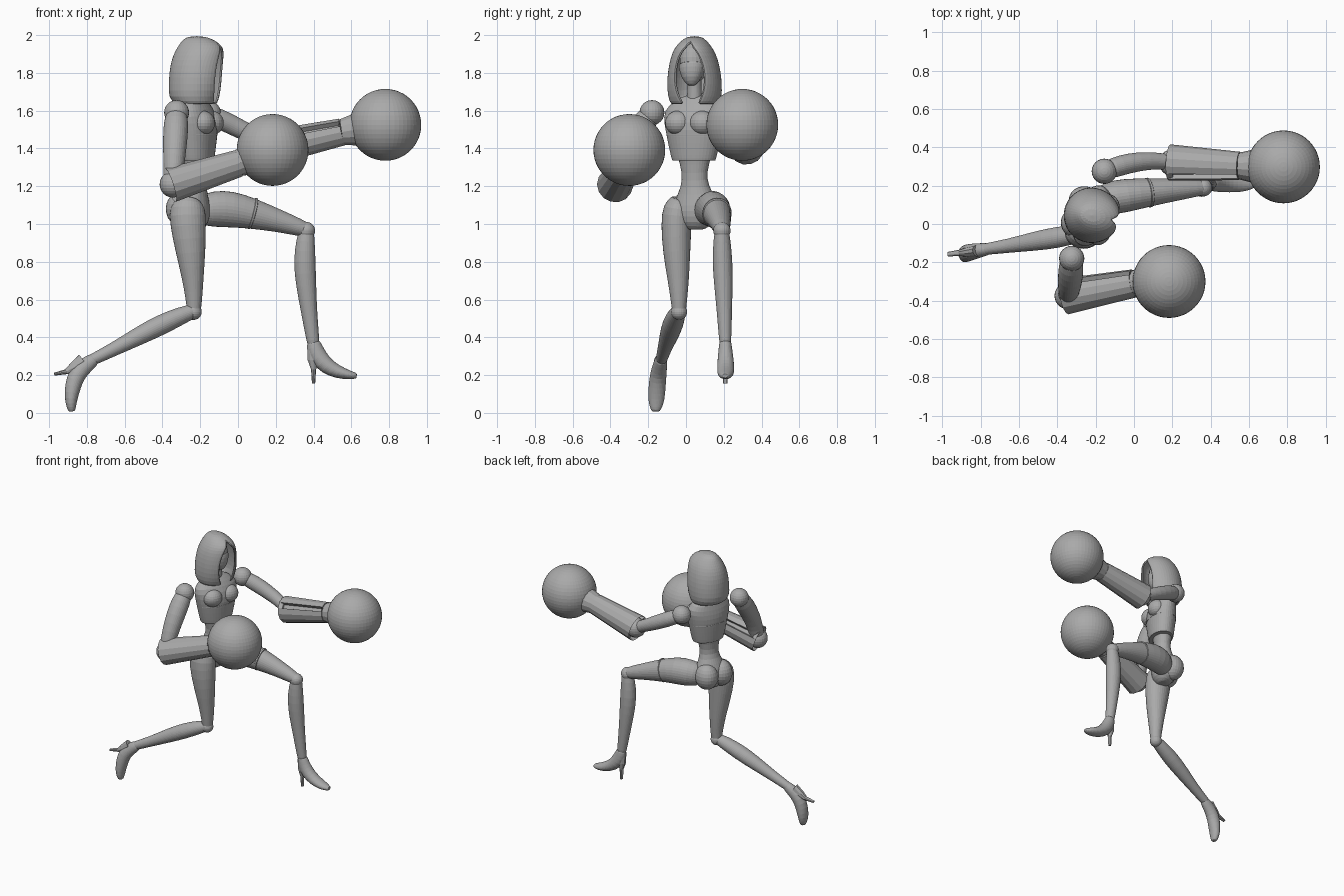
import bpy, bmesh, math
from mathutils import Vector, Matrix

if "Cube" in bpy.data.objects:
    bpy.data.objects.remove(bpy.data.objects["Cube"])

grey = bpy.data.materials.new("plain_grey")
grey.use_nodes = True
grey.diffuse_color = (0.4, 0.4, 0.4, 1)
grey.node_tree.nodes["Principled BSDF"].inputs["Base Color"].default_value = (0.4, 0.4, 0.4, 1)

Y = Vector((0, 1, 0))
YAW = math.radians(-20)
LEFT = Vector((-math.sin(YAW), math.cos(YAW), 0))
FWD = Vector((math.cos(YAW), math.sin(YAW), 0))
made = []


def finish(name, bm, sub=0):
    bmesh.ops.recalc_face_normals(bm, faces=bm.faces)
    me = bpy.data.meshes.new(name)
    bm.to_mesh(me)
    bm.free()
    me.materials.append(grey)
    ob = bpy.data.objects.new(name, me)
    bpy.context.collection.objects.link(ob)
    if sub:
        ob.modifiers.new("smooth", "SUBSURF").levels = sub
        ob.modifiers["smooth"].render_levels = sub
    made.append(ob)
    return ob


def loft(name, rings, side=Y, n=16, sub=1, slot=None):
    """Tube through rings (x, y, z, half size along side, half size across)."""
    bm = bmesh.new()
    pts = [Vector(r[:3]) for r in rings]
    loops = []
    for i, r in enumerate(rings):
        t = (pts[min(i + 1, len(pts) - 1)] - pts[max(i - 1, 0)]).normalized()
        v = t.cross(side).normalized()
        u = v.cross(t)
        loops.append([bm.verts.new(pts[i] + u * r[3] * math.cos(k * math.tau / n)
                                   + v * r[4] * math.sin(k * math.tau / n)) for k in range(n)])
    for a, b in zip(loops, loops[1:]):
        for k in range(n):
            bm.faces.new((a[k], a[(k + 1) % n], b[(k + 1) % n], b[k]))
    caps = [bm.faces.new(loops[0]), bm.faces.new(loops[-1])]
    bmesh.ops.recalc_face_normals(bm, faces=bm.faces)
    if slot:  # hollow elbow end and a sunken slot along the sleeve
        bmesh.ops.inset_region(bm, faces=caps[:1], thickness=0.012, depth=-0.03)
        bm.normal_update()
        face = max((f for f in bm.faces if f.calc_area() > 0.004 and len(f.verts) == 4),
                   key=lambda f: f.normal.dot(slot))
        bmesh.ops.inset_region(bm, faces=[face], thickness=0.01, depth=-0.025)
    elif sub:
        bmesh.ops.inset_individual(bm, faces=caps, thickness=0.006)
    return finish(name, bm, sub)


def ball(name, centre, size, yaw=0.0, seg=24):
    bm = bmesh.new()
    m = (Matrix.Translation(centre) @ Matrix.Rotation(yaw, 4, "Z")
         @ Matrix.Diagonal((*size, 1)))
    bmesh.ops.create_uvsphere(bm, u_segments=seg, v_segments=seg // 2, radius=1, matrix=m)
    return finish(name, bm)


def body(z, fwd, width, depth, cx=-0.225, cy=0.045):
    p = Vector((cx, cy, z)) + FWD * fwd
    return (p.x, p.y, z, width, depth)


# Torso and pelvis
loft("waist", [body(1.46, 0, .12, .085), body(1.36, 0, .095, .07), body(1.27, 0, .066, .055),
               body(1.2, -.005, .075, .062), body(1.13, -.02, .115, .09),
               body(1.06, -.02, .125, .1), body(0.99, 0, .09, .07), body(.97, 0, .04, .03)], LEFT)
loft("jacket", [body(1.68, -.01, .05, .045), body(1.655, -.01, .11, .06),
                body(1.6, 0, .175, .085), body(1.53, .01, .165, .105), body(1.46, .01, .15, .1),
                body(1.39, .01, .135, .092), body(1.34, .01, .122, .086),
                body(1.335, .01, .118, .082)], LEFT, 20)
loft("jacket_seam", [body(1.478, .01, .153, .103), body(1.468, .01, .153, .103)], LEFT, 20, 1)
for s, tag in ((1, "left"), (-1, "right")):
    c = Vector((-.225, .045, 1.535)) + FWD * .065 + LEFT * s * .068
    ball(tag + "_chest", c, (.065, .07, .065), YAW)
    c = Vector((-.235, .045, 1.08)) - FWD * .045 + LEFT * s * .06
    ball(tag + "_buttock", c, (.085, .08, .095), YAW)

# Neck, head and face mask
loft("neck", [(-.22, .045, 1.63, .045, .045), (-.215, .045, 1.72, .036, .038),
              (-.21, .045, 1.8, .038, .04)])
ball("head", (-.215, .043, 1.855), (.088, .075, .11), YAW)
loft("face_mask", [(-.165, .03, 1.735, .022, .02), (-.17, .03, 1.77, .055, .05),
                   (-.18, .03, 1.83, .072, .062), (-.185, .03, 1.845, .07, .06)], LEFT)

# Hood: rings left open at the front, closing toward the crown
bm = bmesh.new()
hood_yaw = math.radians(-12)
hood = [(1.63, .0, .11, .125, 16), (1.67, -.01, .14, .145, 26), (1.74, 0, .148, .147, 34),
        (1.81, .005, .15, .14, 35), (1.87, .012, .145, .127, 31), (1.915, .02, .135, .11, 23),
        (1.945, .022, .118, .09, 10), (1.972, .012, .09, .066, 0), (1.995, .0, .045, .032, 0)]
loops = []
for z, fwd, depth, width, gap in hood:
    g, row = math.radians(gap), []
    for k in range(21):
        a = g + (math.tau - 2 * g) * k / 20
        p = Matrix.Rotation(hood_yaw, 3, "Z") @ Vector((fwd + depth * math.cos(a), width * math.sin(a), 0))
        row.append(bm.verts.new((p.x - .22, p.y + .045, z)))
    loops.append(row)
for a, b in zip(loops, loops[1:]):
    for k in range(20):
        bm.faces.new((a[k], a[k + 1], b[k + 1], b[k]))
bm.faces.new(loops[-1][:20])
bmesh.ops.remove_doubles(bm, verts=bm.verts, dist=0.0005)
ob = finish("hood", bm)
shell = ob.modifiers.new("thickness", "SOLIDIFY")
shell.thickness, shell.offset = 0.018, -1
ob.modifiers.new("smooth", "SUBSURF").levels = 1
ob.modifiers["smooth"].render_levels = 1

# Arms: shoulder ball, upper arm, sleeve and round glove
arms = {
    "left": ((-.155, .275, 1.585), (.2, .32, 1.41), (.55, .303, 1.487), (.78, .298, 1.525), .05),
    "right": ((-.325, -.18, 1.59), (-.345, -.375, 1.21), (.0, -.31, 1.32), (.183, -.3, 1.392), .062),
}
for tag, (sh, el, wr, gl, r) in arms.items():
    s, e, w, g = (Vector(p) for p in (sh, el, wr, gl))
    ball(tag + "_shoulder", s, (.066, .066, .066))
    side = Vector((0, 0, 1)) if tag == "left" else Vector((1, 0, 0))
    out = Vector((0, .03 if tag == "left" else -.035, 0))
    loft(tag + "_upper_arm", [(*(s.lerp(e, f) + out * math.sin(f * math.pi)), r * k, r * k) for f, k in
                              ((.02, .85), (.12, 1.08), (.35, 1.08), (.65, .95), (.85, .85), (1, .9))], side)
    end = e - (w - e).normalized() * .015
    neck = w.lerp(g, .22)
    inward = Vector((0, -.8 if tag == "left" else .8, .6))
    loft(tag + "_sleeve", [(*end, .095, .095), (*w, .074, .074)], n=14, sub=0, slot=inward)
    loft(tag + "_cuff", [(*w, .07, .07), (*neck, .082, .082), (*w.lerp(g, .5), .1, .1)], sub=0, n=14)
    ball(tag + "_glove", g, (.19, .19, .19), seg=48)
    ball(tag + "_elbow", e, (.07, .07, .07))

# Right leg, trailing
loft("right_thigh", [(-.262, -.03, 1.13, .05, .06), (-.268, -.045, 1.09, .08, .098),
                     (-.265, -.052, 1.0, .083, .098), (-.25, -.05, .85, .074, .08),
                     (-.238, -.04, .7, .057, .056), (-.232, -.037, .58, .042, .042),
                     (-.235, -.037, .52, .035, .035)])
ball("right_knee", (-.235, -.037, .535), (.043, .043, .043))
loft("right_calf", [(-.22, -.037, .545, .035, .035), (-.29, -.05, .52, .048, .047),
                    (-.4, -.07, .47, .058, .056), (-.52, -.09, .41, .051, .05),
                    (-.66, -.115, .335, .036, .036), (-.79, -.133, .272, .031, .031)])
loft("right_foot", [(-.76, -.13, .285, .032, .034), (-.805, -.137, .255, .038, .045),
                    (-.855, -.147, .205, .045, .048), (-.875, -.153, .14, .046, .044),
                    (-.885, -.157, .07, .045, .034), (-.882, -.16, .025, .032, .024),
                    (-.88, -.16, .008, .02, .016)])
loft("right_heel", [(-.82, -.14, .275, .03, .04), (-.87, -.147, .24, .026, .03),
                    (-.91, -.15, .218, .016, .014), (-.972, -.158, .205, .012, .008)], sub=0, n=10)

# Left leg, raised forward
loft("left_thigh", [(-.19, .105, 1.07, .07, .08), (-.13, .135, 1.08, .09, .098),
                    (-.04, .15, 1.08, .09, .1), (.08, .165, 1.055, .075, .082),
                    (.22, .18, 1.015, .06, .06), (.33, .188, .98, .046, .046),
                    (.37, .19, .965, .036, .036)])
loft("thigh_strap", [(.07, .163, 1.058, .081, .088), (.085, .165, 1.054, .08, .087)])
ball("left_knee", (.362, .19, .965), (.046, .046, .046))
loft("left_calf", [(.365, .19, .98, .035, .036), (.357, .19, .92, .046, .05),
                   (.352, .193, .8, .055, .06), (.36, .198, .68, .05, .055),
                   (.378, .204, .52, .04, .042), (.4, .208, .36, .032, .034)])
loft("left_foot", [(.4, .208, .375, .033, .035), (.41, .209, .325, .038, .048),
                   (.445, .21, .268, .045, .048), (.5, .21, .228, .046, .04),
                   (.56, .21, .207, .044, .03), (.605, .208, .198, .032, .021),
                   (.628, .207, .196, .018, .014)])
loft("left_heel", [(.4, .208, .36, .03, .036), (.4, .208, .28, .026, .033),
                   (.4, .208, .23, .015, .014), (.4, .208, .155, .012, .009)], sub=0, n=10)

# Smooth shading with crisp edges
for ob in bpy.context.view_layer.objects:
    ob.select_set(ob in made)
bpy.context.view_layer.objects.active = made[0]
bpy.ops.object.shade_smooth_by_angle(angle=math.radians(40))
